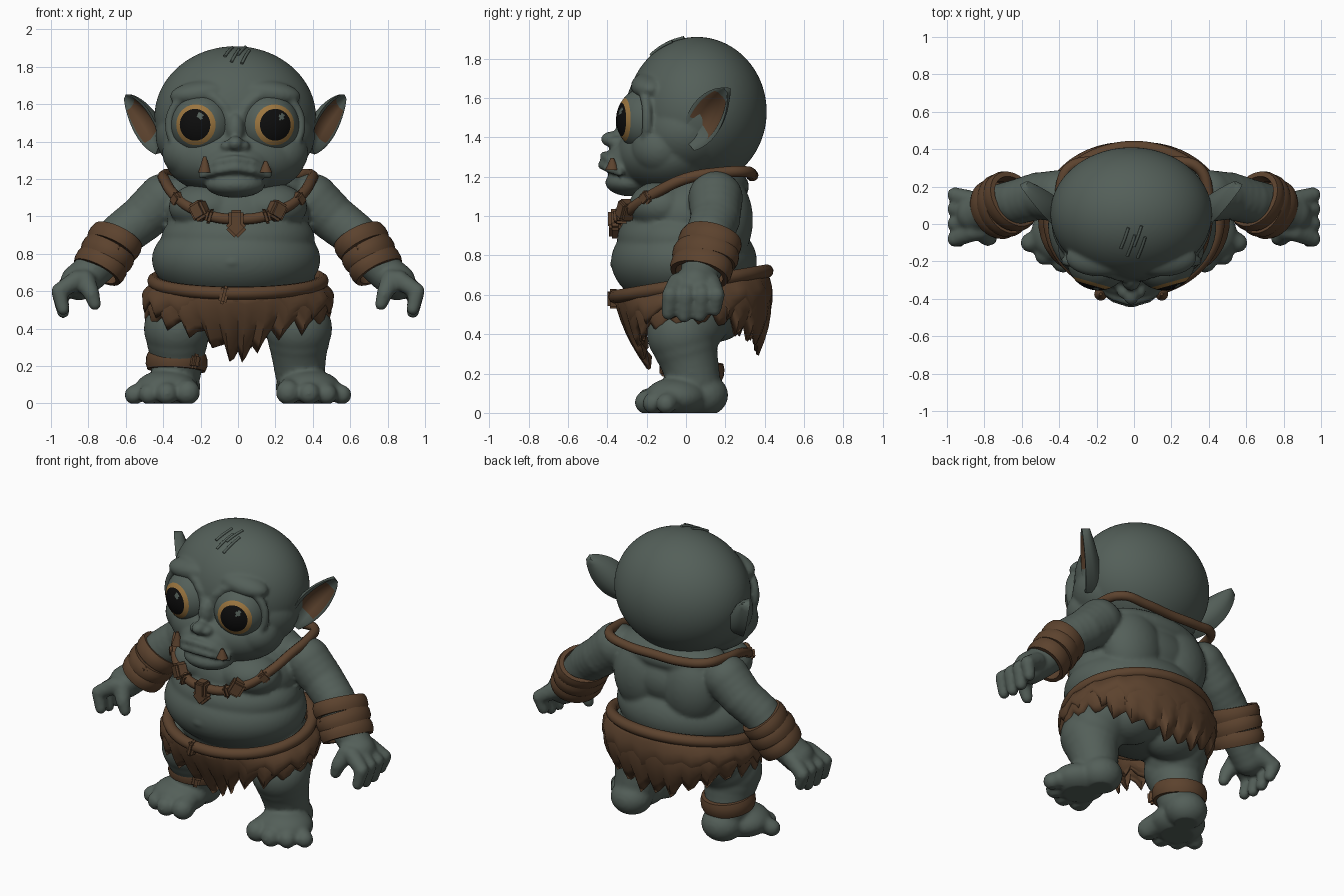
import bpy, bmesh, math, random
from mathutils import Vector, Matrix

if "Cube" in bpy.data.objects:
    bpy.data.objects.remove(bpy.data.objects["Cube"])
random.seed(4)


def material(name, rgb):
    m = bpy.data.materials.new(name)
    m.use_nodes = True
    m.diffuse_color = (*rgb, 1)
    m.node_tree.nodes["Principled BSDF"].inputs["Base Color"].default_value = (*rgb, 1)
    return m


SKIN = material("grey green skin", (0.088, 0.115, 0.1))
BROWN = material("brown leather", (0.107, 0.055, 0.027))
AMBER = material("amber iris", (0.33, 0.18, 0.05))
BLACK = material("black pupil", (0.004, 0.004, 0.004))
HX = -0.015  # the head sits slightly to one side


def finish(name, bm, mats, angle=40):
    bmesh.ops.recalc_face_normals(bm, faces=bm.faces)
    me = bpy.data.meshes.new(name)
    bm.to_mesh(me)
    bm.free()
    for m in mats:
        me.materials.append(m)
    me.shade_smooth()
    me.set_sharp_from_angle(angle=math.radians(angle))
    ob = bpy.data.objects.new(name, me)
    bpy.context.collection.objects.link(ob)
    return ob


def blob(bm, c, r, tilt=0):
    mat = Matrix.Translation(c) @ Matrix.Rotation(tilt, 4, 'Y') @ Matrix.Diagonal((*r, 1))
    level = 5 if max(r) > 0.3 else 4 if max(r) > 0.15 else 3 if max(r) > 0.1 else 2
    bmesh.ops.create_icosphere(bm, subdivisions=level, radius=1, matrix=mat)


def pair(bm, c, r, tilt=0, off=0):
    for s in (1, -1):
        blob(bm, (s * c[0] + off, c[1], c[2]), r, s * tilt)


def limb(bm, pts, s=1):
    # chain of overlapping spheres through (x, y, z, radius)
    for a, b in zip(pts, pts[1:]):
        a, b = Vector(a), Vector(b)
        n = max(2, int((b - a).length / (0.3 * min(a[3], b[3]))))
        for i in range(n + 1):
            p = a.lerp(b, i / n)
            blob(bm, (s * p[0], p[1], p[2]), (p[3],) * 3)


def fuse(name, bm, voxel=0.014, rounds=4):
    # melt overlapping blobs into one smooth skin with flat soles
    ob = finish(name, bm, [])
    rm = ob.modifiers.new("melt", 'REMESH')
    rm.mode = 'VOXEL'
    rm.voxel_size = voxel
    sm = ob.modifiers.new("soften", 'SMOOTH')
    sm.factor, sm.iterations = 0.5, rounds
    dg = bpy.context.evaluated_depsgraph_get()
    me = bpy.data.meshes.new_from_object(ob.evaluated_get(dg))
    ob.modifiers.clear()
    ob.data = me
    for v in me.vertices:
        v.co.z = max(v.co.z, 0)
    me.materials.clear()
    me.materials.append(SKIN)
    me.shade_smooth()


def tube(name, pts, radius, closed=False, mat=BROWN):
    cu = bpy.data.curves.new(name, 'CURVE')
    cu.dimensions = '3D'
    cu.bevel_depth, cu.bevel_resolution, cu.resolution_u = radius, 3, 6
    cu.use_fill_caps = True
    sp = cu.splines.new('BEZIER')
    sp.bezier_points.add(len(pts) - 1)
    for bp, p in zip(sp.bezier_points, pts):
        bp.co = p
        bp.handle_left_type = bp.handle_right_type = 'AUTO'
    sp.use_cyclic_u = closed
    cu.materials.append(mat)
    bpy.context.collection.objects.link(bpy.data.objects.new(name, cu))


def band(name, c, axis, rx, ry, h, n=32):
    # rounded leather strap around a limb
    rot = Vector(axis).to_track_quat('Z', 'Y').to_matrix().to_4x4()
    mat = Matrix.Translation(c) @ rot @ Matrix.Diagonal((rx, ry, h, 1))
    bm = bmesh.new()
    rings = []
    for i in range(n):
        a = 2 * math.pi * i / n
        rings.append([bm.verts.new(mat @ Vector((r * math.cos(a), r * math.sin(a), z)))
                      for r, z in ((.8, -.5), (.97, -.5), (1.03, -.2), (1.03, .2), (.97, .5), (.8, .5))])
    for p, q in zip(rings, rings[1:] + rings[:1]):
        for j in range(6):
            k = (j + 1) % 6
            bm.faces.new((p[j], q[j], q[k], p[k]))
    finish(name, bm, [BROWN])


# body: torso, arms, hands, legs and feet
bm = bmesh.new()
blob(bm, (-.01, -.01, .77), (.45, .37, .25))
blob(bm, (0, -.02, .88), (.41, .33, .2))
blob(bm, (0, .02, 1.0), (.38, .31, .24))
blob(bm, (0, .13, 1.15), (.37, .19, .11))
blob(bm, (0, .06, .6), (.41, .32, .19))
pair(bm, (.17, -.12, 1.05), (.2, .17, .13))
pair(bm, (.17, .18, .98), (.2, .16, .24))
pair(bm, (.16, .15, .52), (.19, .17, .16))
toes = ((.27, -.185, .07), (.38, -.2, .063), (.475, -.165, .058), (.555, -.1, .054))
for s in (1, -1):
    limb(bm, [(.40, .15, 1.09, .14), (.51, .15, .99, .128), (.62, .12, .905, .122),
              (.70, .10, .81, .12), (.79, .07, .70, .10), (.85, .05, .65, .1)], s)
    for y, low in ((-.08, .50), (.0, .485), (.08, .49), (.155, .52)):
        limb(bm, [(.86, .05 + .7 * (y - .05), .66, .055), (.957, y, .6, .044),
                  (.935, y - .01, low + .005, .036)], s)
    limb(bm, [(.82, -.03, .66, .06), (.785, -.075, .59, .045), (.765, -.08, .53, .035)], s)
    limb(bm, [(.29, .06, .52, .19), (.325, -.02, .4, .178), (.325, .01, .29, .152),
              (.33, .04, .17, .135)], s)
    blob(bm, (s * .33, .09, .09), (.13, .125, .11))
    blob(bm, (s * .38, -.05, .08), (.17, .16, .1))
    for x, y, r in toes:
        limb(bm, [(.33 + .6 * (x - .33), -.05, .09, r), (x, y, r * .85, r)], s)
blob(bm, (-.03, -.37, .755), (.035, .02, .012))
fuse("body", bm, .013)

# head with brows, lids, nose, jaw and lips
EYE = Vector((.175, -.185, 1.49))
GAZE = Vector((.28, -1, 0)).normalized()
bm = bmesh.new()
blob(bm, (HX, .055, 1.53), (.432, .355, .38))
blob(bm, (HX, 0, 1.43), (.425, .3, .27))
blob(bm, (HX, -.09, 1.31), (.375, .27, .205))
blob(bm, (HX, -.23, 1.27), (.21, .18, .14))
blob(bm, (HX, -.28, 1.17), (.16, .13, .07))
pair(bm, (.23, -.13, 1.34), (.16, .15, .14), 0, HX)
pair(bm, (.17, -.18, 1.66), (.18, .1, .07), .12, HX)
pair(bm, (.06, -.27, 1.59), (.05, .04, .025), -.5, HX)
blob(bm, (HX, -.29, 1.46), (.055, .07, .1))
blob(bm, (HX, -.375, 1.39), (.045, .06, .042))
pair(bm, (.045, -.35, 1.375), (.035, .05, .032), 0, HX)
side_dir = Vector((-GAZE.y, GAZE.x, 0))
for s in (1, -1):
    ring = []
    for i in range(25):
        a = math.tau * i / 24
        p = EYE + GAZE * .06 + .168 * (side_dir * math.cos(a) + Vector((0, 0, math.sin(a))))
        ring.append((p.x + s * HX, p.y, p.z, .026))
    limb(bm, ring, s)
    for dy, dz in ((0, 0), (-.01, -.045)):
        limb(bm, [(s * HX, -.415 + dy, 1.305 + dz, .025), (.09 + s * HX, -.39 + dy, 1.29 + dz, .023),
                  (.18 + s * HX, -.335, 1.24 + dz / 2, .018)], s)
fuse("head", bm, .011, 4)

# eyeballs coloured in rings around the gaze
for s, side in ((1, "left"), (-1, "right")):
    bm = bmesh.new()
    bmesh.ops.create_uvsphere(bm, u_segments=40, v_segments=36, radius=.17)
    g = Vector((s * GAZE.x, GAZE.y, 0))
    q = g.to_track_quat('Z', 'Y')
    bmesh.ops.rotate(bm, verts=bm.verts, matrix=q.to_matrix(), cent=(0, 0, 0))
    glint = (g + Vector((.2, 0, .27))).normalized()
    for f in bm.faces:
        c = f.calc_center_median().normalized()
        ang = math.degrees(c.angle(g))
        f.material_index = 2 if ang < 29 else 1 if ang < 40 else 0
        if c.angle(glint) < .1:
            f.material_index = 0
    bmesh.ops.translate(bm, verts=bm.verts, vec=(s * EYE.x + HX, EYE.y, EYE.z))
    finish(side + "_eye", bm, [SKIN, AMBER, BLACK], 60)

# thick cupped ears with a brown hollow
for s, side in ((1, "left"), (-1, "right")):
    bm = bmesh.new()
    u, w = Vector((.18, .19, .27)), Vector((-.3, -.6, .74)).normalized()
    n = u.cross(w).normalized()
    base = Vector((.41, .01, 1.37))
    across = (-1, -.8, -.55, 0, .55, .8, 1)
    loops = []
    for i in range(15):
        t = i / 14
        hw = .1 * math.sin(math.pi * (.12 + .86 * t)) ** .65
        row = []
        for k in across:
            cup = -.06 * (1 - k * k) * math.sin(math.pi * t) if abs(k) < .7 else 0
            row.append(base + u * t + w * hw * k + n * cup)
        for k in across[-2:0:-1]:
            row.append(base + u * t + w * hw * k - n * (.02 + .09 * (1 - k * k)) * (1 - .55 * t * t))
        loops.append([bm.verts.new((s * p.x + HX, p.y, p.z)) for p in row])
    m = len(loops[0])
    for i in range(14):
        for j in range(m):
            k = (j + 1) % m
            f = bm.faces.new((loops[i][j], loops[i][k], loops[i + 1][k], loops[i + 1][j]))
            f.material_index = 1 if 1 <= j <= 4 and 4 <= i <= 11 else 0
    bm.faces.new(loops[0])
    bm.faces.new(loops[-1])
    finish(side + "_ear", bm, [SKIN, BROWN], 60)

# tusks
for x, h in ((-.178, .085), (.148, .06)):
    bm = bmesh.new()
    bmesh.ops.create_cone(bm, cap_ends=True, segments=12, radius1=.035, radius2=.008, depth=h,
                          matrix=Matrix.Translation((x, -.375, 1.235 + h / 2)))
    finish("tusk", bm, [BROWN])

# tuft of hair on the crown
for x, y in ((-.05, -.08), (-.015, -.12), (.02, -.07), (.04, -.13)):
    top = [(x + d, y + e, 1.53 + .383 * math.sqrt(1 - ((y + e - .055) / .355) ** 2))
           for d, e in ((-.02, -.05), (0, 0), (.02, .06))]
    tube("hair_strand", top, .008, mat=SKIN)

# necklace cord with knots and a pendant
half = [(.2, .335, 1.21), (.345, .3, 1.225), (.395, .17, 1.22), (.39, .0, 1.19),
        (.345, -.15, 1.12), (.26, -.26, 1.05), (.14, -.325, 1.0)]
cord = [(0, .335, 1.205)] + half + [(0, -.34, .985)] + [(-x, y, z) for x, y, z in half[::-1]]
tube("necklace_cord", cord, .029, True)


def chunk(name, c, size, turn):
    bm = bmesh.new()
    bmesh.ops.create_cube(bm, size=1, matrix=Matrix.Translation(c) @ Matrix.Rotation(turn[0], 4, 'Z')
                          @ Matrix.Rotation(turn[1], 4, 'Y') @ Matrix.Diagonal((*size, 1)))
    bmesh.ops.bevel(bm, geom=bm.edges[:], offset=.014, segments=2, affect='EDGES')
    finish(name, bm, [BROWN])


for s in (1, -1):
    chunk("necklace_knot", (s * .205, -.305, 1.03), (.085, .08, .1), (s * .5, s * .5))
    chunk("necklace_bead", (s * .32, -.195, 1.09), (.07, .07, .07), (s * .8, s * -.7))
    chunk("necklace_wrap", (s * .15, -.33, 1.0), (.03, .08, .08), (s * .3, s * -.3))
chunk("pendant_loop", (-.01, -.355, .985), (.08, .08, .1), (0, 0))
chunk("pendant_tooth", (-.01, -.36, .94), (.09, .06, .09), (0, .785))

# rope belt with a knot
belt = []
for i in range(24):
    a = math.tau * i / 24
    belt.append((.45 * math.cos(a), .025 + .385 * math.sin(a), .655 + .065 * math.sin(a)))
tube("belt", belt, .035, True)
chunk("belt_knot", (-.075, -.37, .58), (.045, .06, .1), (0, .25))


# ragged hide skirt in two layers
def skirt(name, drop, flare, n):
    bm = bmesh.new()
    cols = []
    for i in range(n):
        a = math.tau * i / n
        c, s = math.cos(a), math.sin(a)
        front, back = max(0, -s), max(0, s)
        length = .18 + .16 * front ** 9 + .19 * back ** 2
        length = length * drop + (-.02, .05, .02)[i % 3] * random.uniform(.6, 1.4)
        col = []
        for j in range(7):
            t = j / 6
            k = 1 + .12 * math.sin(2.3 * t) * abs(c) + flare * t
            k += back * (.1 * math.sin(math.pi * t) - .12 * t) - .46 * t ** 1.5 * front ** 4
            col.append(bm.verts.new((.45 * c * k, .025 + .39 * s * k, .655 + .065 * s - length * t)))
        cols.append(col)
    for p, q in zip(cols, cols[1:] + cols[:1]):
        for j in range(6):
            bm.faces.new((p[j], q[j], q[j + 1], p[j + 1]))
    ob = finish(name, bm, [BROWN], 35)
    ob.modifiers.new("thickness", 'SOLIDIFY').thickness = .016


skirt("skirt", 1, 0, 72)
skirt("skirt_overlay", .68, .03, 54)

# wrist cuffs of three overlapping straps, and one ankle strap
for s in (1, -1):
    for t, r, lean in ((.15, .98, -.08), (.5, 1.0, .06), (.85, .96, -.04)):
        c = (s * (.645 + .105 * t), .13 - .06 * t, .89 - .18 * t)
        band("cuff_strap", c, (s * .5, -.25 + lean, -.86), .168 * r, .14 * r, .085)
    chunk("cuff_patch", (s * .66, -.045, .80), (.05, .03, .1), (s * .2, s * -.45))
band("ankle_strap", (-.328, .03, .222), (.05, .12, 1), .16, .16, .09)
chunk("ankle_knot", (-.23, -.105, .225), (.05, .05, .08), (.6, .2))
